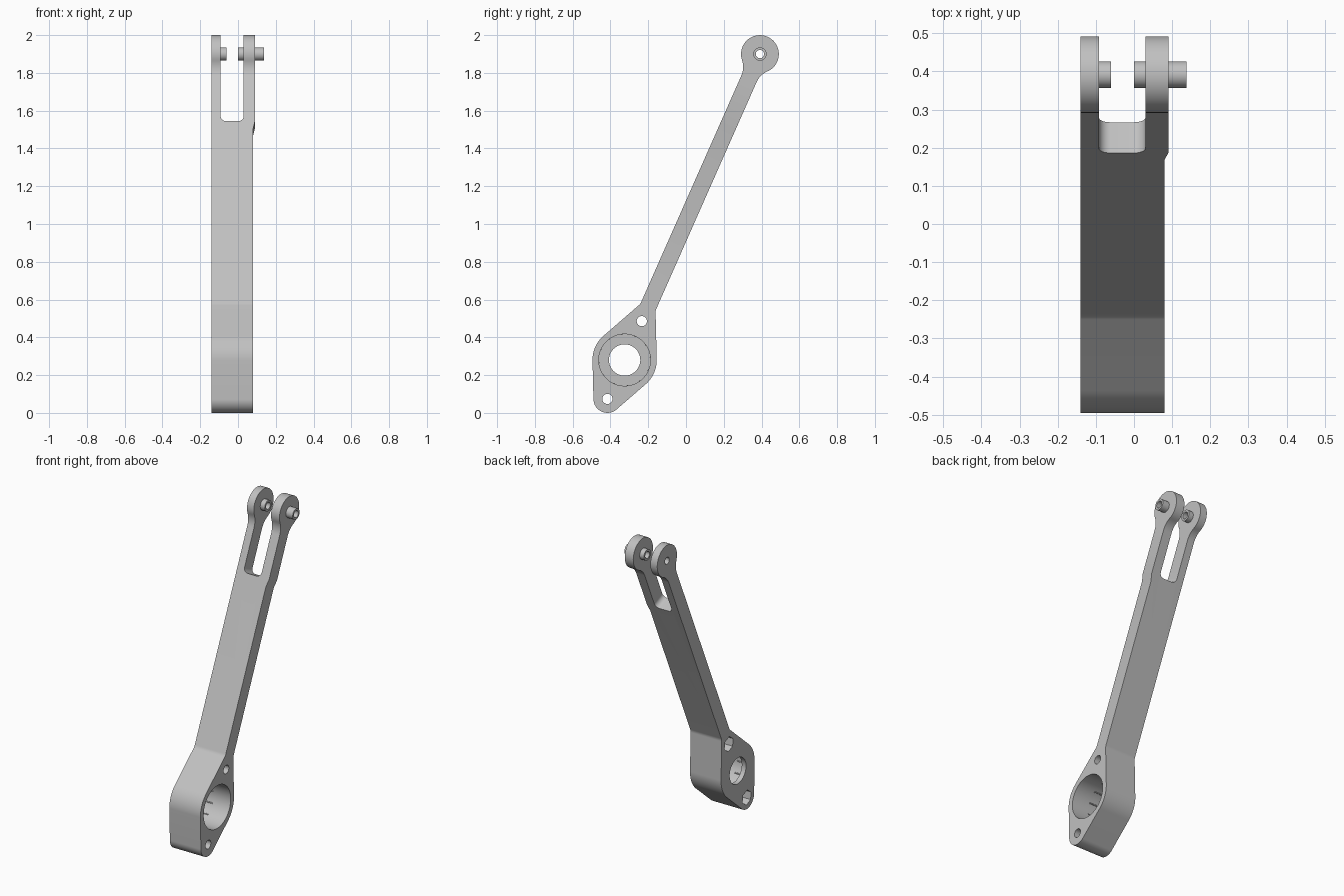
import bpy, bmesh
from math import sin, cos, tan, pi, sqrt, asin, acos, atan2, radians
from mathutils import Matrix

old = bpy.data.objects.get("Cube")
if old:
    bpy.data.objects.remove(old, do_unlink=True)

grey = bpy.data.materials.new("plain grey")
grey.use_nodes = True
COLOUR = (0.53, 0.53, 0.53, 1)
grey.diffuse_color = COLOUR
grey.node_tree.nodes["Principled BSDF"].inputs["Base Color"].default_value = COLOUR

# Local frame: x across, u through the arm, s along the arm from the bore centre
X0, X1, X_BODY = -0.14, 0.09, 0.08
BOLT, EYE = 0.225, 1.771
BOSS_R, LOBE_R, EYE_R, ARM = 0.17, 0.074, 0.10, 0.044
PLACE = Matrix.Translation((0, -0.325, 0.28)) @ Matrix.Rotation(-radians(23.86), 4, 'X')


def arc(cu, cs, r, a0, a1, n=16):
    return [(cu + r * cos(a0 + (a1 - a0) * i / n),
             cs + r * sin(a0 + (a1 - a0) * i / n)) for i in range(n + 1)]


def prism(name, pts, lo, hi, axis="x"):
    """Extrude (u, s) points along x, or (x, s) points along u."""
    bm = bmesh.new()
    place = (lambda p, d: (d, *p)) if axis == "x" else (lambda p, d: (p[0], d, p[1]))
    ends = [[bm.verts.new(place(p, d)) for p in pts] for d in (lo, hi)]
    for ring in ends:
        bm.faces.new(ring)
    for i in range(len(pts)):
        j = (i + 1) % len(pts)
        bm.faces.new((ends[0][i], ends[0][j], ends[1][j], ends[1][i]))
    bmesh.ops.recalc_face_normals(bm, faces=bm.faces)
    mesh = bpy.data.meshes.new(name)
    bm.to_mesh(mesh)
    bm.free()
    mesh.materials.append(grey)
    ob = bpy.data.objects.new(name, mesh)
    bpy.context.collection.objects.link(ob)
    ob.matrix_world = PLACE
    return ob


def disc(name, s, r, lo, hi, n=48, u=0):
    return prism(name, arc(u, s, r, 0, 2 * pi, n)[:-1], lo, hi)


def combine(target, tool, operation="DIFFERENCE"):
    tool.hide_render = True
    mod = target.modifiers.new("combine", 'BOOLEAN')
    mod.operation, mod.object, mod.solver = operation, tool, 'EXACT'
    bpy.context.view_layer.objects.active = target
    bpy.ops.object.modifier_apply(modifier=mod.name)
    bpy.data.objects.remove(tool, do_unlink=True)


# Half outline of the arm: lower lobe, boss, neck fillet, shank, eye fillet, eye
phi = asin((BOSS_R - LOBE_R) / BOLT)
half = arc(0, -BOLT, LOBE_R, -pi / 2, -phi)
half += arc(0, 0, BOSS_R, -phi, phi, 20)
neck_s = BOLT + LOBE_R * sin(phi) + (LOBE_R * cos(phi) - ARM) / tan(phi)
NECK_R = 0.05
half += arc(ARM + NECK_R, neck_s + NECK_R * tan(phi / 2), NECK_R, pi + phi, pi, 6)
FILLET = 0.11
reach = sqrt((EYE_R + FILLET) ** 2 - (ARM + FILLET) ** 2)
turn = atan2(reach, ARM + FILLET)
half += arc(ARM + FILLET, EYE - reach, FILLET, pi, pi - turn, 10)
half += arc(0, EYE, EYE_R, -turn, pi / 2, 28)[1:]
outline = half + [(-u, s) for u, s in reversed(half[1:-1])]
arm = prism("link_arm", outline, X0, X1)

# Step in thickness below the fork
combine(arm, prism("step_cutter", [(X_BODY, -1), (X_BODY, 1.319), (X1, 1.363),
                                   (0.2, 1.363), (0.2, -1)], -0.5, 0.5, "u"))

# Fork slot with rounded inner corners
L, R, S, C = -0.092, 0.03, 1.363, 0.03
slot = arc(L + C, S + C, C, pi, 1.5 * pi, 8) + arc(R - C, S + C, C, 1.5 * pi, 2 * pi, 8)
combine(arm, prism("slot_cutter", slot + [(R, 2.2), (L, 2.2)], -0.5, 0.5, "u"))

# Pin sleeves on the fork, then the hole through them
for lo, hi in ((-0.11, -0.06), (0.0, 0.138)):
    combine(arm, disc("pin_sleeve", EYE, 0.035, lo, hi), "UNION")
combine(arm, disc("pin_hole", EYE, 0.022, -0.3, 0.3, 32))

# Bearing seat open on the left, with a thin lip on the right
LIP = -0.11
combine(arm, disc("seat_cutter", 0, 0.137, LIP, 0.3, 64))
combine(arm, disc("bore_cutter", 0, 0.083, -0.3, 0.3))

# Bolt holes with hexagonal nut pockets
for s in (-BOLT, BOLT):
    combine(arm, disc("bolt_hole", s, 0.027, -0.3, 0.3, 32))
    combine(arm, disc("nut_pocket", s, 0.047, -0.3, -0.08, 6))

# Small grip ribs inside the bearing seat
for i in range(12):
    a = 2 * pi * i / 12
    disc("seat_rib", 0.137 * sin(a), 0.004, LIP - 0.005, -0.04, 10, 0.137 * cos(a))

for ob in [o for o in bpy.context.collection.objects if o.name.startswith(("link_arm", "seat_rib"))]:
    bpy.ops.object.select_all(action='DESELECT')
    ob.select_set(True)
    bpy.context.view_layer.objects.active = ob
    bpy.ops.object.shade_smooth_by_angle(angle=radians(25))
